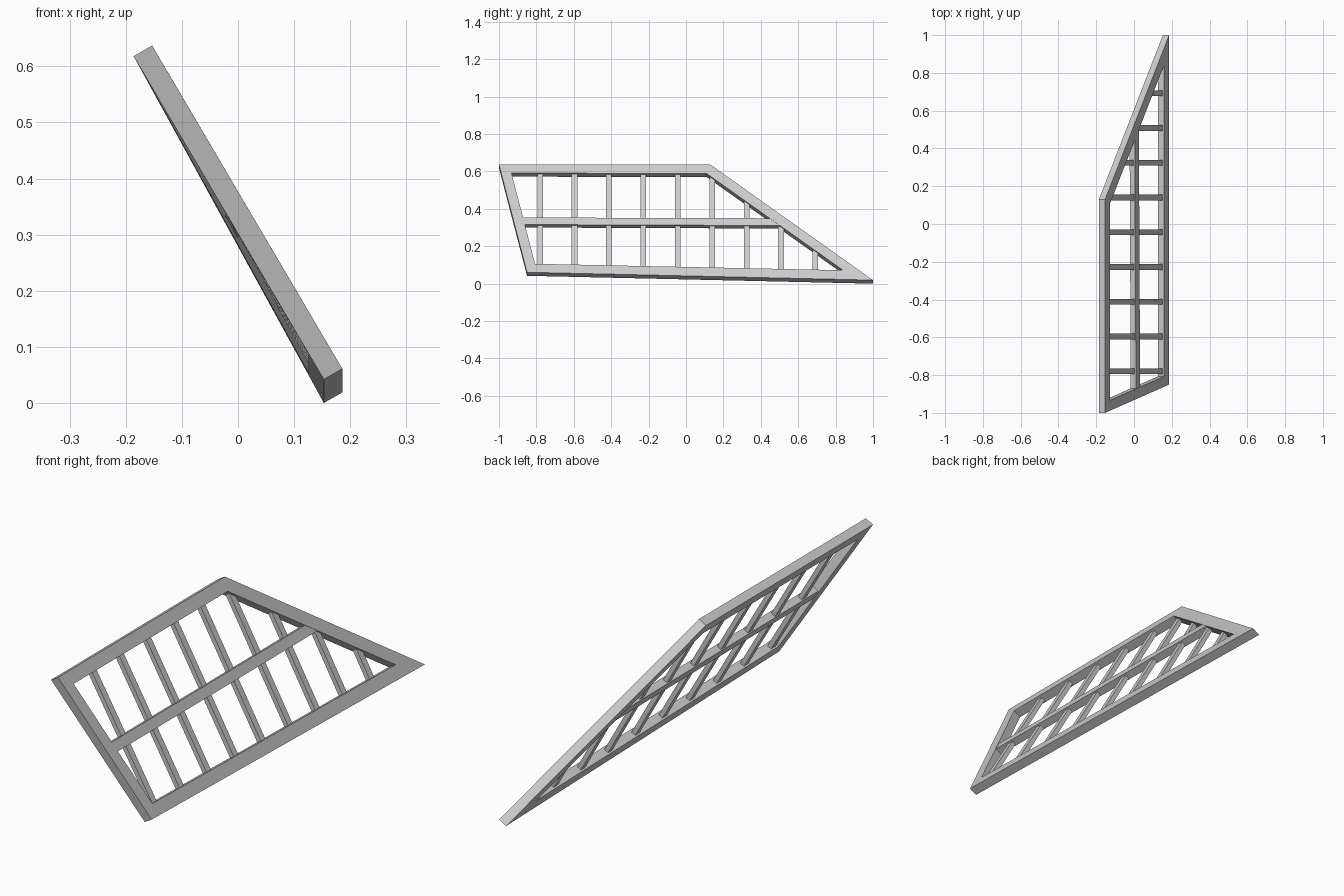
import bpy
import bmesh

cube = bpy.data.objects.get("Cube")
if cube:
    bpy.data.objects.remove(cube, do_unlink=True)

# One plain grey for the whole panel
grey = bpy.data.materials.new("light grey")
grey.use_nodes = True
colour = (0.6, 0.6, 0.6, 1)
grey.diffuse_color = colour
grey.node_tree.nodes["Principled BSDF"].inputs["Base Color"].default_value = colour


def place(y, s, t):
    """Leaning panel: y along it, s from top to bottom edge, t through its thickness."""
    drop = 0.576 + 0.042 * (y + 0.85) / 1.85
    return (-0.186 + 0.339 * s + 0.033 * t, y, 0.618 - drop * s + 0.019 * t)


def add_object(name, bm):
    bmesh.ops.recalc_face_normals(bm, faces=bm.faces)
    mesh = bpy.data.meshes.new(name)
    bm.to_mesh(mesh)
    bm.free()
    mesh.materials.append(grey)
    obj = bpy.data.objects.new(name, mesh)
    bpy.context.collection.objects.link(obj)


def add_bar(name, outline, t0, t1):
    bm = bmesh.new()
    back, front = [[bm.verts.new(place(y, s, t)) for y, s in outline] for t in (t0, t1)]
    bm.faces.new(back)
    bm.faces.new(front)
    n = len(outline)
    for i in range(n):
        j = (i + 1) % n
        bm.faces.new((back[i], back[j], front[j], front[i]))
    add_object(name, bm)


def add_ring(name, outer, inner):
    bm = bmesh.new()
    loops = [[bm.verts.new(place(y, s, t)) for y, s in pts]
             for pts, t in ((outer, 0), (outer, 1), (inner, 1), (inner, 0))]
    n = len(outer)
    for k in range(4):
        a, b = loops[k], loops[(k + 1) % 4]
        for i in range(n):
            j = (i + 1) % n
            bm.faces.new((a[i], a[j], b[j], b[i]))
    add_object(name, bm)


# Outer frame with mitred corners
outer = [(-1, 0), (0.13, 0), (1, 1), (-0.85, 1)]
inner = [(-0.933, 0.08), (0.11, 0.08), (0.84, 0.92), (-0.807, 0.92)]
add_ring("outer_frame", outer, inner)


# Inner edges of the sloping ends
def diagonal_s(y):
    return 0.08 + (y - 0.11) * 0.84 / 0.73


def diagonal_y(s):
    return 0.11 + (s - 0.08) * 0.73 / 0.84


def front_y(s):
    return -0.933 + (s - 0.08) * 0.126 / 0.84


# Middle rail, thicker than the slats
rail = [(front_y(0.49) - 0.02, 0.49), (diagonal_y(0.472) + 0.02, 0.472),
        (diagonal_y(0.535) + 0.02, 0.535), (front_y(0.555) - 0.02, 0.555)]
add_bar("middle_rail", rail, 0.08, 0.92)

# Upright slats, trimmed where they meet the diagonal beam
half = 0.015
for i in range(9):
    y = -0.78 + 0.184 * i
    tops = [max(0.05, diagonal_s(v) - 0.03) for v in (y - half, y + half)]
    outline = [(y - half, tops[0]), (y + half, tops[1]), (y + half, 0.95), (y - half, 0.95)]
    add_bar(f"slat_{i + 1}", outline, 0.2, 0.72)
